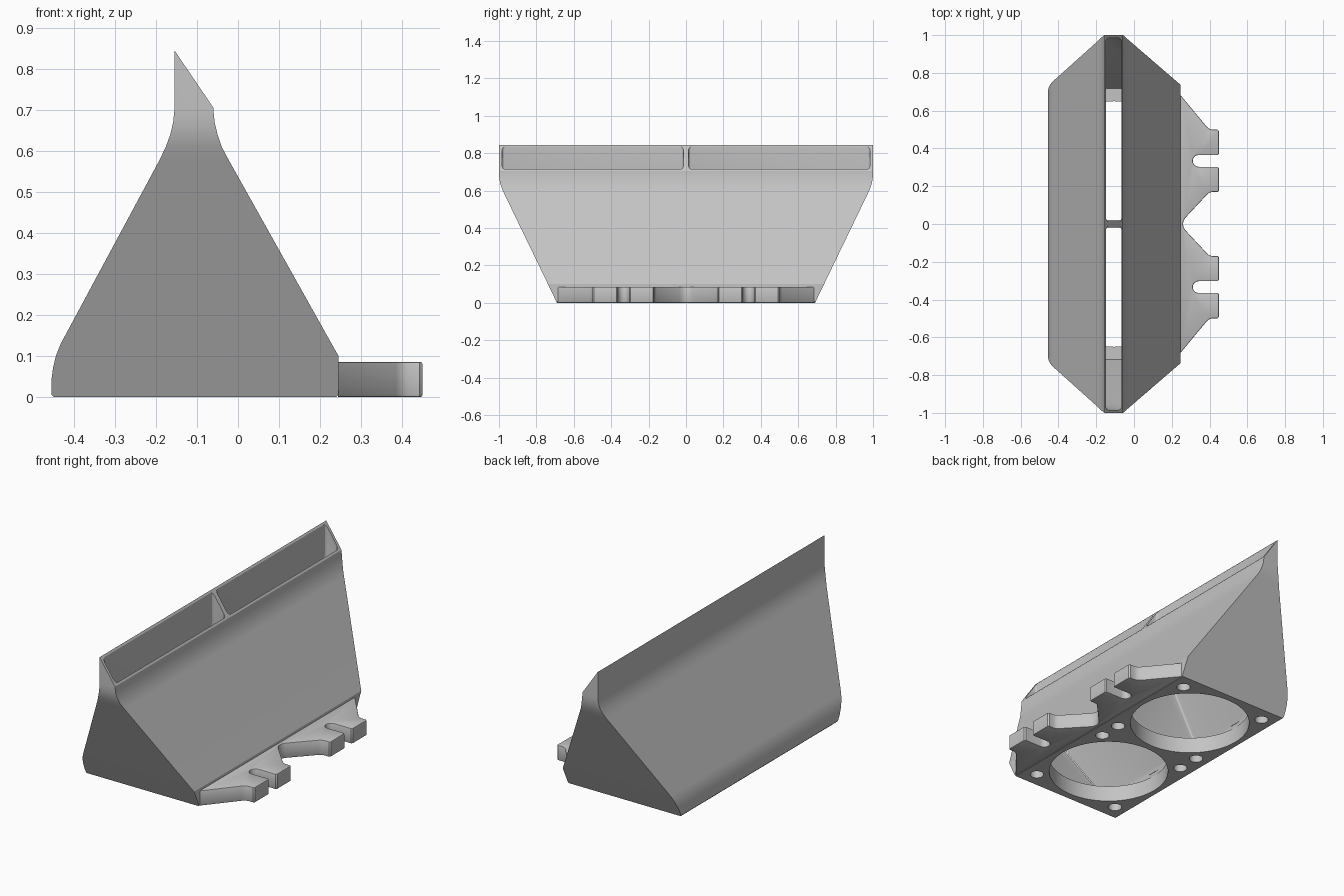
import bpy, bmesh, math

if "Cube" in bpy.data.objects:
    bpy.data.objects.remove(bpy.data.objects["Cube"], do_unlink=True)

grey = bpy.data.materials.new("light_grey_plastic")
grey.use_nodes = True
COLOR = (0.55, 0.55, 0.55, 1)
grey.diffuse_color = COLOR
grey.node_tree.nodes["Principled BSDF"].inputs["Base Color"].default_value = COLOR


def make_object(name, bm):
    bmesh.ops.recalc_face_normals(bm, faces=bm.faces[:])
    mesh = bpy.data.meshes.new(name)
    bm.to_mesh(mesh)
    bm.free()
    mesh.materials.append(grey)
    obj = bpy.data.objects.new(name, mesh)
    bpy.context.collection.objects.link(obj)
    return obj


def loft(name, rings, corner=0):
    """Skin a stack of four-cornered rings, optionally rounding the upright edges."""
    bm = bmesh.new()
    rows = [[bm.verts.new(p) for p in ring] for ring in rings]
    bm.faces.new(rows[0])
    bm.faces.new(rows[-1])
    uprights = []
    for a, b in zip(rows, rows[1:]):
        for i in range(4):
            j = (i + 1) % 4
            bm.faces.new((a[i], a[j], b[j], b[i]))
        uprights += [bm.edges.get((a[i], b[i])) for i in range(4)]
    if corner:
        bmesh.ops.bevel(bm, geom=uprights, offset=corner, segments=3,
                        profile=0.5, affect='EDGES')
    return make_object(name, bm)


def cylinder(name, x, y, radius, top, sides):
    bm = bmesh.new()
    bmesh.ops.create_cone(bm, cap_ends=True, segments=sides, radius1=radius,
                          radius2=radius, depth=top + 0.1)
    bmesh.ops.translate(bm, verts=bm.verts, vec=(x, y, (top - 0.1) / 2))
    return make_object(name, bm)


def activate(obj):
    bpy.ops.object.select_all(action='DESELECT')
    obj.select_set(True)
    bpy.context.view_layer.objects.active = obj


def cut(target, cutter):
    cutter.hide_render = True
    mod = target.modifiers.new("cut", 'BOOLEAN')
    mod.operation = 'DIFFERENCE'
    mod.solver = 'EXACT'
    mod.object = cutter
    activate(target)
    bpy.ops.object.modifier_apply(modifier=mod.name)
    bpy.data.objects.remove(cutter, do_unlink=True)


def half_length(z):
    """The ends flare outward, then ease into the upright nozzle."""
    if z <= 0.58:
        return 0.69 + 0.483 * z
    t = min((z - 0.58) / 0.11, 1)
    return 0.97 + 0.03 * (2 * t - t * t)


# Duct shell: height, back x, front x
levels = [(0, -0.45, 0.24), (0.006, -0.455, 0.245), (0.04, -0.455, 0.245),
          (0.07, -0.451, 0.245), (0.1, -0.444, 0.245), (0.13, -0.432, 0.228),
          (0.58, -0.19, -0.024), (0.61, -0.176, -0.04), (0.64, -0.165, -0.05),
          (0.67, -0.158, -0.057), (0.7, -0.155, -0.06)]


def shell_ring(x0, z0, x1, z1):
    ya, yb = half_length(z0), half_length(z1)
    return [(x0, -ya, z0), (x1, -yb, z1), (x1, yb, z1), (x0, ya, z0)]


rings = [shell_ring(a, z, b, z) for z, a, b in levels]
rings.append(shell_ring(-0.155, 0.845, -0.06, 0.705))
duct = loft("duct_shell", rings)

# Two hollow chambers with a thin divider between them
hollow = [(0.09, -0.425, 0.225), (0.13, -0.41, 0.205), (0.58, -0.17, -0.044),
          (0.62, -0.157, -0.058), (0.67, -0.148, -0.067), (0.95, -0.148, -0.067)]
FAN_X, FAN_Y, PITCH = -0.105, 0.335, 0.27
for side in (1, -1):
    rings = []
    for z, a, b in hollow:
        near, far = side * 0.013, side * (half_length(z) - 0.015)
        rings.append([(a, near, z), (b, near, z), (b, far, z), (a, far, z)])
    cut(duct, loft("chamber_cutter", rings, 0.015))

# Round fan inlets and their screw holes in the base
for side in (1, -1):
    cut(duct, cylinder("inlet_cutter", FAN_X, side * FAN_Y, 0.315, 0.11, 72))
    for dx in (-PITCH, PITCH):
        for dy in (-PITCH, PITCH):
            cut(duct, cylinder("screw_cutter", FAN_X + dx, side * FAN_Y + dy,
                               0.036, 0.075, 24))

activate(duct)
bpy.ops.object.shade_smooth_by_angle(angle=math.radians(25))

# Mounting flange with two slotted tabs, mirrored about the middle
half = [(0.244, 0.685), (0.255, 0.672), (0.385, 0.515), (0.4, 0.503), (0.415, 0.499),
        (0.443, 0.499), (0.45, 0.492), (0.45, 0.372), (0.443, 0.365)]
for i in range(9):
    a = math.pi / 2 + math.pi * i / 8
    half.append((0.342 + 0.031 * math.cos(a), 0.334 + 0.031 * math.sin(a)))
half += [(0.443, 0.303), (0.45, 0.296), (0.45, 0.177), (0.443, 0.17), (0.415, 0.17),
         (0.4, 0.166), (0.388, 0.157), (0.272, 0.033), (0.262, 0.016)]
outline = half + [(0.259, 0)] + [(x, -y) for x, y in reversed(half)]
bm = bmesh.new()
base = bm.faces.new([bm.verts.new((x, y, 0)) for x, y in outline])
grown = bmesh.ops.extrude_face_region(bm, geom=[base])
raised = [v for v in grown["geom"] if isinstance(v, bmesh.types.BMVert)]
bmesh.ops.translate(bm, verts=raised, vec=(0, 0, 0.085))
rims = [e for e in bm.edges if abs(e.verts[0].co.z - e.verts[1].co.z) < 1e-4
        and max(v.co.x for v in e.verts) > 0.25]
bmesh.ops.bevel(bm, geom=rims, offset=0.005, segments=2, profile=0.5, affect='EDGES')
flange = make_object("mounting_flange", bm)
activate(flange)
bpy.ops.object.shade_smooth_by_angle(angle=math.radians(35))
